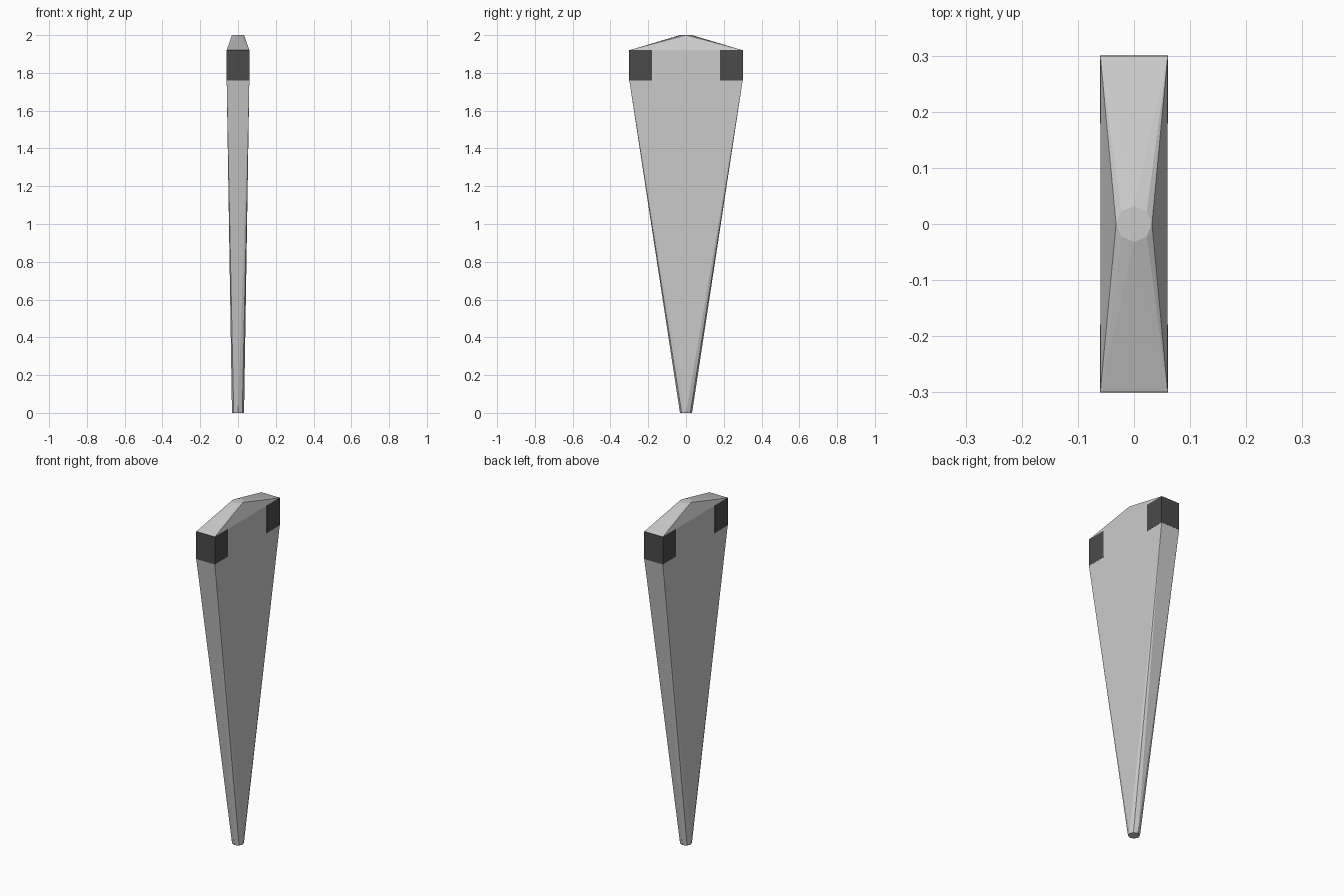
import bpy, bmesh
from mathutils import Matrix, Vector

if "Cube" in bpy.data.objects:
    bpy.data.objects.remove(bpy.data.objects["Cube"])

POLE_R = 0.032
BLOCK = Vector((0.12, 0.12, 0.16))
BLOCK_Y, BLOCK_Z = 0.24, 1.84


def make_object(name, bm):
    mesh = bpy.data.meshes.new(name)
    bmesh.ops.recalc_face_normals(bm, faces=bm.faces)
    bm.to_mesh(mesh)
    bm.free()
    ob = bpy.data.objects.new(name, mesh)
    bpy.context.collection.objects.link(ob)
    return ob


def add_block(bm, side, grow=0.0):
    size = BLOCK + Vector((grow, grow, grow))
    place = Matrix.Translation((0, side * BLOCK_Y, BLOCK_Z))
    bmesh.ops.create_cube(bm, size=1, matrix=place @ Matrix.Diagonal(size.to_4d()))


# Tapered body: skin stretched around an eight-sided pole and two end blocks
bm = bmesh.new()
bmesh.ops.create_cone(bm, cap_ends=True, segments=8, radius1=POLE_R, radius2=POLE_R,
                      depth=2, matrix=Matrix.Translation((0, 0, 1)))
for side in (-1, 1):
    add_block(bm, side)
points = [v.co.copy() for v in bm.verts]
bm.clear()
for p in points:
    bm.verts.new(p)
hull = bmesh.ops.convex_hull(bm, input=bm.verts)
unused = {g for g in hull["geom_interior"] + hull["geom_unused"]
          if isinstance(g, bmesh.types.BMVert)}
bmesh.ops.delete(bm, geom=list(unused), context='VERTS')
make_object("tapered_body", bm)

# Dark end blocks, just proud of the body
dark = bpy.data.materials.new("dark_grey")
dark.diffuse_color = (0.07, 0.07, 0.07, 1)
dark.use_nodes = True
dark.node_tree.nodes["Principled BSDF"].inputs["Base Color"].default_value = dark.diffuse_color
for side, label in ((-1, "front"), (1, "back")):
    bm = bmesh.new()
    add_block(bm, side, 0.001)
    make_object(label + "_end_block", bm).data.materials.append(dark)
